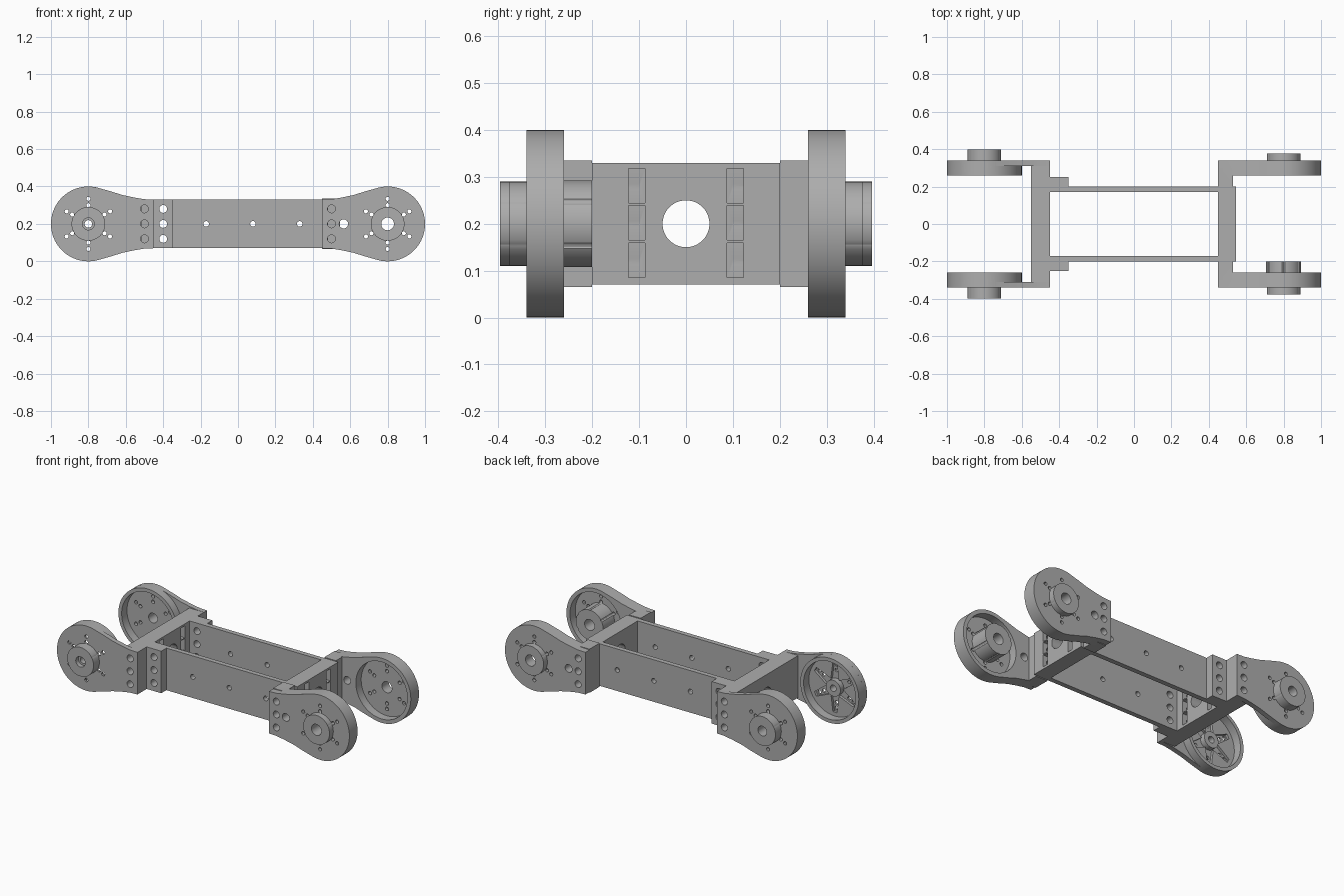
import bpy, bmesh
from math import sin, cos, pi, radians
from mathutils import Vector

cube = bpy.data.objects.get("Cube")
if cube:
    bpy.data.objects.remove(cube)

grey = bpy.data.materials.new("plain_grey")
grey.use_nodes = True
colour = (0.42, 0.42, 0.42, 1)
grey.diffuse_color = colour
grey.node_tree.nodes["Principled BSDF"].inputs["Base Color"].default_value = colour

MID = 0.2    # height of the pivot axes
END = 0.8    # distance of the pivots from the centre
parts = []


def prism(bm, pts, lo, hi, axis="y"):
    """Extrude a (u, z) outline along the y or x axis."""
    place = (lambda u, v: (u, lo, v)) if axis == "y" else (lambda u, v: (lo, u, v))
    face = bm.faces.new([bm.verts.new(place(u, v)) for u, v in pts])
    new = bmesh.ops.extrude_face_region(bm, geom=[face])["geom"]
    step = Vector((0, hi - lo, 0)) if axis == "y" else Vector((hi - lo, 0, 0))
    bmesh.ops.translate(bm, vec=step, verts=[g for g in new if isinstance(g, bmesh.types.BMVert)])


def circle(u, r, v=MID, n=48):
    return [(u + r * cos(2 * pi * i / n), v + r * sin(2 * pi * i / n)) for i in range(n)]


def rect(u0, u1, v0, v1):
    return [(u0, v0), (u1, v0), (u1, v1), (u0, v1)]


def make(name, *pieces):
    """Object from prisms, each given as (outline, low, high[, axis])."""
    bm = bmesh.new()
    for p in pieces:
        prism(bm, *p)
    bmesh.ops.recalc_face_normals(bm, faces=bm.faces)
    mesh = bpy.data.meshes.new(name)
    bm.to_mesh(mesh)
    bm.free()
    obj = bpy.data.objects.new(name, mesh)
    bpy.context.collection.objects.link(obj)
    mesh.materials.append(grey)
    parts.append(obj)
    return obj


def combine(obj, operation, *pieces):
    """Apply a boolean with the given prisms and drop the helper."""
    tool = make("helper", *pieces)
    parts.remove(tool)
    mod = obj.modifiers.new("bool", "BOOLEAN")
    mod.operation, mod.object, mod.solver = operation, tool, "EXACT"
    bpy.context.view_layer.update()
    dg = bpy.context.evaluated_depsgraph_get()
    mesh = bpy.data.meshes.new_from_object(obj.evaluated_get(dg))
    obj.modifiers.clear()
    obj.data = mesh
    bpy.data.objects.remove(tool)


def span(s, a, b):
    """Interval from a to b on the side of sign s, in rising order."""
    return tuple(sorted((s * a, s * b)))


def arm_outline(e):
    """Round head flowing into a narrow neck; e is the end sign."""
    head = [(END + 0.2 * cos(radians(a)), 0.2 * sin(radians(a))) for a in range(-108, 109, 4)]
    neck = [(0.68, 0.174), (0.62, 0.155), (0.55, 0.14), (0.5, 0.132), (0.45, 0.13)]
    pts = head + neck + [(x, -z) for x, z in reversed(neck)]
    return [(e * x, MID + z) for x, z in pts]


def star(u):
    """Six tapered arms."""
    pts = []
    for k in range(6):
        a = radians(30 + 60 * k)
        for r, d in ((0.155, -0.09), (0.155, 0.09), (0.055, radians(30))):
            pts.append((u + r * cos(a + d), MID + r * sin(a + d)))
    return pts


def bolt_circle(u, y0, y1):
    return [(circle(u + r * cos(a), 0.011, MID + r * sin(a), 12), y0, y1)
            for r in (0.1, 0.134) for a in (radians(30 + 60 * k) for k in range(6))]


def bolt_column(x, s, inner):
    return [(circle(x, 0.021, z, 20), *span(s, inner, 0.42)) for z in (0.12, 0.2, 0.28)]


def pockets(x0, x1):
    """Nut pockets and the central cable hole of a cross bar."""
    cuts = [(rect(y - 0.018, y + 0.018, z - 0.037, z + 0.037), x0, x1, "x")
            for y in (-0.105, 0.105) for z in (0.122, 0.202, 0.281)]
    return cuts


for s, side in ((-1, "front"), (1, "back")):
    # Left arm: thin neck plate with a cupped round head and outer boss
    arm = make("left_arm_" + side, (arm_outline(-1), *span(s, 0.31, 0.34)))
    combine(arm, "UNION", (circle(-END, 0.2, n=64), *span(s, 0.26, 0.325)))
    combine(arm, "DIFFERENCE", (circle(-END, 0.178, n=64), *span(s, 0.2, 0.312)))
    combine(arm, "UNION", (circle(-END, 0.09), *span(s, 0.33, 0.397)))
    if s < 0:
        combine(arm, "DIFFERENCE", (star(-END), *span(s, 0.28, 0.328)))
        combine(arm, "UNION", (circle(-END, 0.05), *span(s, 0.295, 0.335)))
        combine(arm, "DIFFERENCE", (circle(-END, 0.032), *span(s, 0.37, 0.42)))
    combine(arm, "DIFFERENCE", (circle(-END, 0.02 if s < 0 else 0.03, n=32), *span(s, 0.2, 0.5)),
            *bolt_circle(-END, *span(s, 0.25, 0.5)), *bolt_column(-0.5, s, 0.2))

    # Right arm: full thickness neck, cupped head, outer boss, corner block
    arm = make("right_arm_" + side, (arm_outline(1), *span(s, 0.26, 0.34)))
    combine(arm, "UNION", (rect(0.45, 0.53, 0.065, 0.335), *span(s, 0.2, 0.3)))
    combine(arm, "DIFFERENCE", (circle(END, 0.176, n=64), *span(s, 0.15, 0.312)))
    combine(arm, "UNION", (circle(END, 0.09), *span(s, 0.33, 0.377)))
    if s < 0:
        combine(arm, "UNION", (circle(END, 0.093), *span(s, 0.2, 0.32)))
    combine(arm, "DIFFERENCE", (circle(END, 0.034, n=32), *span(s, 0.1, 0.5)),
            (circle(0.565, 0.024, n=24), *span(s, 0.1, 0.5)),
            *bolt_circle(END, *span(s, 0.15, 0.5)), *bolt_column(0.5, s, 0.15))

    # Long side plate with bolt holes
    plate = make("side_plate_" + side, (rect(-0.45, 0.45, 0.07, 0.33), *span(s, 0.17, 0.2)))
    combine(plate, "DIFFERENCE", *bolt_column(-0.4, s, 0.1),
            *[(circle(x, 0.015, n=20), *span(s, 0.1, 0.3)) for x in (-0.17, 0.08, 0.33)])

    # Ear that clamps the plate to the left bar
    ear = make("plate_ear_" + side, (rect(-0.45, -0.35, 0.07, 0.33), *span(s, 0.2, 0.25)))
    combine(ear, "DIFFERENCE", *bolt_column(-0.4, s, 0.1))

# Cross bars with cable hole, nut pockets and bolt holes
for name, x0, x1, half in (("left_cross_bar", -0.55, -0.45, 0.31), ("right_cross_bar", 0.45, 0.545, 0.2)):
    bar = make(name, (rect(-half, half, 0.07, 0.33), x0, x1, "x"))
    combine(bar, "DIFFERENCE", (circle(0, 0.05), x0 - 0.1, x1 + 0.1, "x"), *pockets(x1 - 0.065, x1 + 0.05))
    mid = 0.5 if x0 > 0 else -0.5
    combine(bar, "DIFFERENCE", *bolt_column(mid, 1, 0.1), *bolt_column(mid, -1, 0.1))

# Smooth round walls, crisp edges
for obj in bpy.context.view_layer.objects:
    obj.select_set(obj in parts)
bpy.context.view_layer.objects.active = parts[0]
bpy.ops.object.shade_smooth_by_angle(angle=radians(30))
